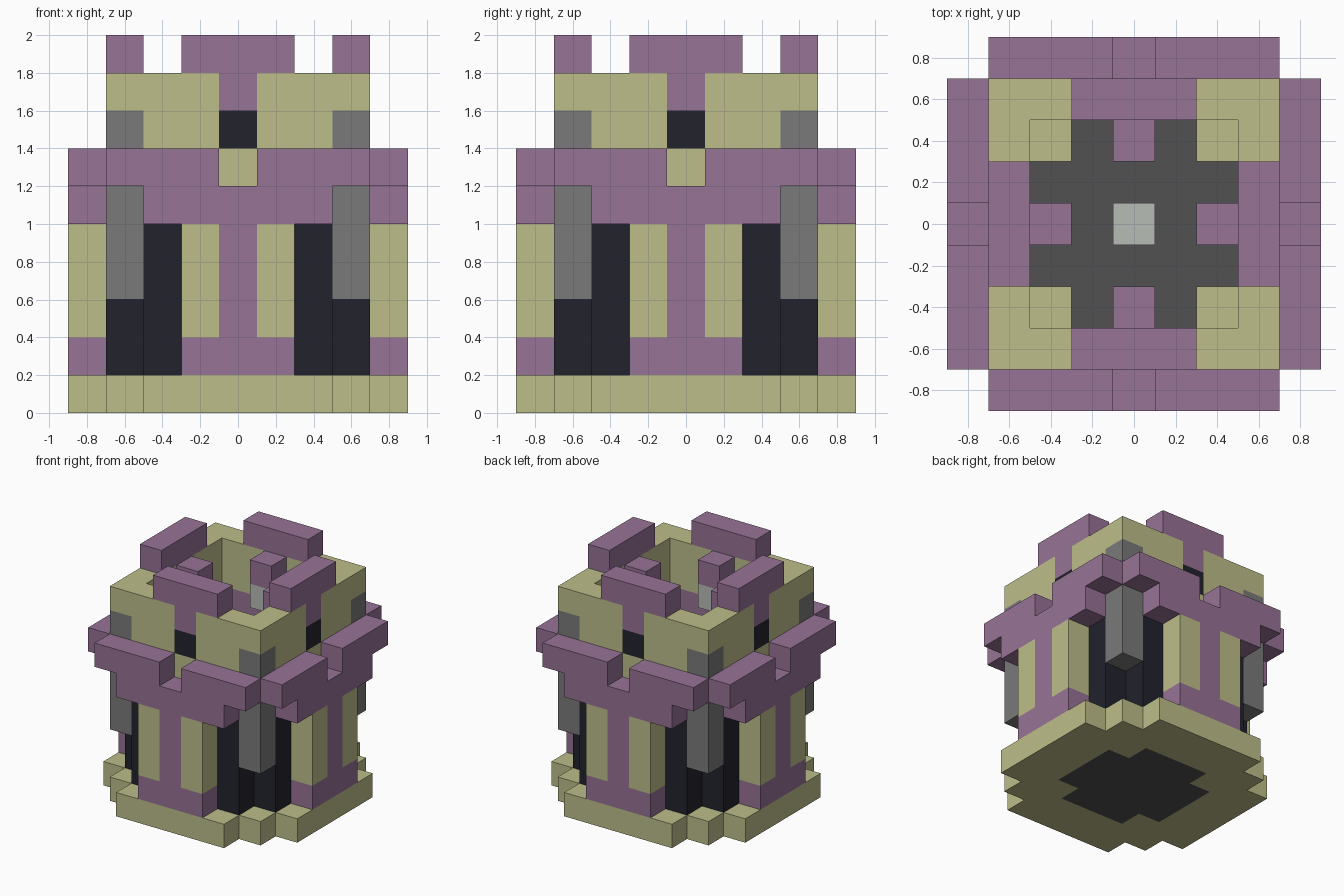
import bpy
import bmesh
import math
from mathutils import Matrix

cube = bpy.data.objects.get("Cube")
if cube:
    bpy.data.objects.remove(cube, do_unlink=True)

UNIT = 0.1  # block sizes below are in tenths


def linear(c):
    c /= 255
    return c / 12.92 if c <= 0.04045 else ((c + 0.055) / 1.055) ** 2.4


def material(name, r, g, b):
    mat = bpy.data.materials.new(name)
    mat.use_nodes = True
    color = (linear(r), linear(g), linear(b), 1)
    mat.diffuse_color = color
    bsdf = mat.node_tree.nodes["Principled BSDF"]
    bsdf.inputs["Base Color"].default_value = color
    bsdf.inputs["Roughness"].default_value = 0.9
    return mat


purple = material("purple brick", 151, 115, 150)
tan = material("pale sandstone", 189, 190, 138)
grey = material("grey stone", 122, 122, 122)
black = material("black stone", 34, 34, 45)
dark = material("dark grey floor", 81, 81, 81)
light = material("light grey lamp", 183, 188, 182)


def add_box(bm, x, y, z, turn):
    """Add one block from its (low, high) ranges, turned about the centre."""
    size = [hi - lo for lo, hi in (x, y, z)]
    mid = [(lo + hi) / 2 for lo, hi in (x, y, z)]
    matrix = (Matrix.Rotation(turn * math.pi / 2, 4, "Z") @ Matrix.Scale(UNIT, 4)
              @ Matrix.Translation(mid) @ Matrix.Diagonal((*size, 1)))
    bmesh.ops.create_cube(bm, size=1, matrix=matrix)


def part(name, mat, *boxes, turns=4):
    """Make one object of blocks, repeated on each of the four sides."""
    bm = bmesh.new()
    for turn in range(turns):
        for x, y, z in boxes:
            add_box(bm, x, y, z, turn)
    mesh = bpy.data.meshes.new(name)
    bm.to_mesh(mesh)
    bm.free()
    mesh.materials.append(mat)
    obj = bpy.data.objects.new(name, mesh)
    bpy.context.scene.collection.objects.link(obj)


def pair(lo, hi, y, z):
    """Two blocks mirrored left and right."""
    return ((lo, hi), y, z), ((-hi, -lo), y, z)


WALL, OUTER = (-7, -5), (-9, -7)   # depth of the main wall and of the skin
INNER = (-5, -3)                   # depth just inside the wall

# Stepped base and floor
part("base", tan,
     ((-5, 5), (-9, -5), (0, 2)),
     ((5, 7), WALL, (0, 2)),
     ((3, 5), INNER, (0, 2)))
part("floor", dark, ((-3, 3), (-5, 5), (0, 2)),
     *pair(3, 5, (-3, 3), (0, 2)), turns=1)
part("floor_lamp", light, ((-1, 1), (-1, 1), (2, 2.09)), turns=1)

# Lower wall with its inner corners
part("lower_wall", black,
     ((-5, 5), WALL, (2, 10)),
     ((3, 5), INNER, (2, 10)))
part("inner_corner_caps", tan, ((3, 5), INNER, (10, 12)))

# Projecting panel on each side
part("panel_frame", purple,
     ((-3, 3), OUTER, (2, 4)),
     ((-1, 1), OUTER, (4, 10)))
part("panel_strips", tan, *pair(1, 3, OUTER, (4, 10)))

# Hanging corner pillars
part("corner_pillars", grey, ((5, 7), WALL, (6, 16)))

# Overhanging rim, notched at the middle of each side
part("rim", purple,
     ((-5, 5), OUTER, (10, 12)),
     *pair(1, 7, OUTER, (12, 14)))
part("rim_backing", purple,
     ((-5, 5), WALL, (10, 12)),
     ((-5, 5), (-6, -5), (12, 14)))
part("notch_wall", tan, ((-5, 5), (-7, -6), (12, 14)))

# Upper wall with windows
part("upper_wall", tan,
     *pair(1, 5, WALL, (14, 18)),
     ((5, 7), WALL, (16, 18)))
part("windows", black, ((-1, 1), WALL, (14, 16)))
part("window_lintels", purple, ((-1, 1), WALL, (16, 18)))

# Brackets and lamps inside the wall
part("inner_brackets", purple, ((-1, 1), INNER, (16, 18)))
part("inner_lamps", light, ((-1, 1), INNER, (14, 16)))

# Battlements
part("battlements", purple, ((-3, 3), WALL, (18, 20)))
